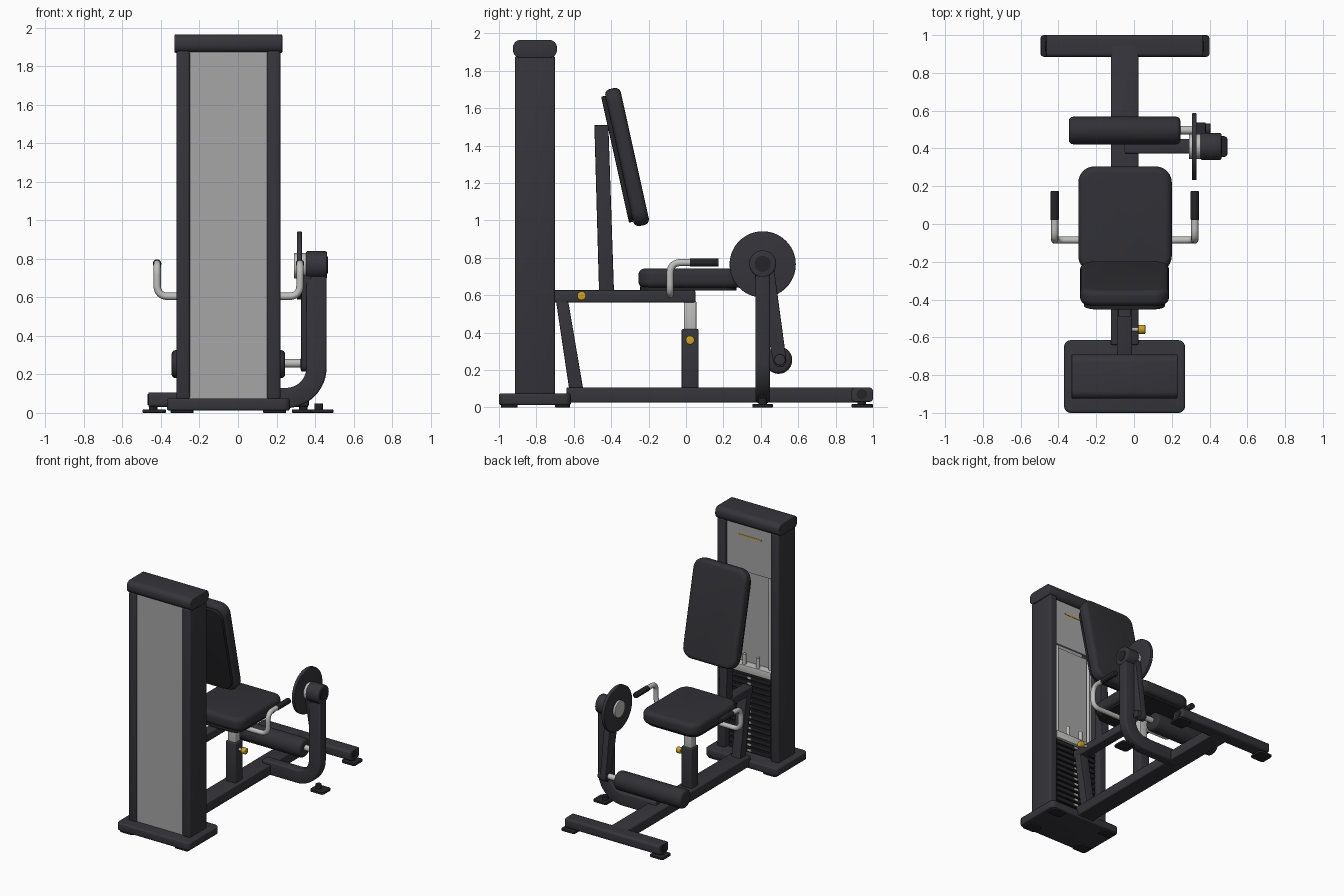
import bpy, bmesh, math
from mathutils import Vector, Matrix

if "Cube" in bpy.data.objects:
    bpy.data.objects.remove(bpy.data.objects["Cube"])

CX = -0.05  # centre line of the machine


def mat(name, col):
    m = bpy.data.materials.new(name)
    m.diffuse_color = (*col, 1)
    m.use_nodes = True
    m.node_tree.nodes["Principled BSDF"].inputs["Base Color"].default_value = m.diffuse_color
    return m


FRAME = mat("dark_frame", (0.036, 0.035, 0.043))
PAD = mat("black_upholstery", (0.031, 0.031, 0.037))
RUBBER = mat("black_rubber", (0.018, 0.018, 0.021))
PANEL = mat("grey_panel", (0.38, 0.38, 0.39))
STEEL = mat("light_steel", (0.52, 0.52, 0.51))
YELLOW = mat("yellow_knob", (0.60, 0.36, 0.02))


def finish(name, bm, m, loc=(0, 0, 0), rot=(0, 0, 0)):
    bmesh.ops.recalc_face_normals(bm, faces=bm.faces)
    me = bpy.data.meshes.new(name)
    bm.to_mesh(me)
    bm.free()
    me.materials.append(m)
    ob = bpy.data.objects.new(name, me)
    ob.location, ob.rotation_euler = loc, rot
    bpy.context.collection.objects.link(ob)
    return ob


def bevel(bm, edges, r, seg):
    bmesh.ops.bevel(bm, geom=edges, offset=r, offset_type='OFFSET', segments=seg,
                    profile=0.5, affect='EDGES', clamp_overlap=True)


def box(name, x, y, z, m, r=0, axis=None, corner=0, tilt=0, seg=3):
    """Box from ranges; 'corner' rounds edges along 'axis', 'r' softens the rest."""
    lo, hi = Vector((x[0], y[0], z[0])), Vector((x[1], y[1], z[1]))
    bm = bmesh.new()
    bmesh.ops.create_cube(bm, size=1)
    bmesh.ops.scale(bm, vec=hi - lo, verts=bm.verts)
    if axis is not None:
        along = [e for e in bm.edges
                 if abs((e.verts[0].co - e.verts[1].co).normalized()[axis]) > 0.9]
        bevel(bm, along, corner, 6)
        bm.normal_update()
        rim = [e for e in bm.edges
               if sorted(abs(f.normal[axis]) > 0.9 for f in e.link_faces) == [False, True]]
    else:
        rim = bm.edges[:]
    if r:
        bevel(bm, rim, r, seg)
    return finish(name, bm, m, (lo + hi) / 2, (tilt, 0, 0))


def cyl(name, axis, c, r, a, b, m, r_bevel=0, n=40):
    """Cylinder along an axis from a to b, centred on c in the other two axes."""
    bm = bmesh.new()
    bmesh.ops.create_cone(bm, cap_ends=True, segments=n, radius1=r, radius2=r, depth=b - a)
    if r_bevel:
        bevel(bm, [e for e in bm.edges if abs(e.verts[0].co.z - e.verts[1].co.z) < 1e-5],
              r_bevel, 4)
    rot = {0: (0, math.pi / 2, 0), 1: (math.pi / 2, 0, 0), 2: (0, 0, 0)}[axis]
    loc = list(c)
    loc.insert(axis, (a + b) / 2)
    return finish(name, bm, m, loc, rot)


def prism(name, axis, pts, a, b, m, r=0):
    """Extrude a closed outline along x (points y,z) or y (points x,z)."""
    bm = bmesh.new()
    put = (lambda p, t: (t, p[0], p[1])) if axis == 0 else (lambda p, t: (p[0], t, p[1]))
    f = bm.faces.new([bm.verts.new(put(p, a)) for p in pts])
    g = bmesh.ops.extrude_face_region(bm, geom=[f])
    d = Vector((0, 0, 0))
    d[axis] = b - a
    bmesh.ops.translate(bm, vec=d, verts=[v for v in g['geom'] if isinstance(v, bmesh.types.BMVert)])
    bm.normal_update()
    if r:
        bevel(bm, [e for e in bm.edges
                   if sorted(abs(q.normal[axis]) > 0.9 for q in e.link_faces) == [False, True]], r, 3)
    return finish(name, bm, m)


def arc(cx, cy, r, a0, a1, n=12):
    return [(cx + r * math.cos(math.radians(a0 + (a1 - a0) * i / n)),
             cy + r * math.sin(math.radians(a0 + (a1 - a0) * i / n))) for i in range(n + 1)]


def tube(name, pts, r, m, fillet=0.06):
    """Round tube through points with filleted bends."""
    P = [Vector(p) for p in pts]
    path = [P[0]]
    for p0, p, p1 in zip(P, P[1:], P[2:]):
        s = p + (p0 - p).normalized() * fillet
        e = p + (p1 - p).normalized() * fillet
        path += [s * (1 - t) ** 2 + p * 2 * t * (1 - t) + e * t * t
                 for t in [i / 8 for i in range(9)]]
    path.append(P[-1])
    cu = bpy.data.curves.new(name, 'CURVE')
    cu.dimensions, cu.bevel_depth, cu.bevel_resolution, cu.use_fill_caps = '3D', r, 4, True
    sp = cu.splines.new('POLY')
    sp.points.add(len(path) - 1)
    for q, v in zip(sp.points, path):
        q.co = (*v, 1)
    cu.materials.append(m)
    ob = bpy.data.objects.new(name, cu)
    bpy.context.collection.objects.link(ob)


# Tower: base, posts, cap and panels
box("tower_base", (-0.37, 0.27), (-1.0, -0.615), (0.012, 0.075), FRAME, 0.012, 2, 0.035)
for side, x in (("left", (-0.32, -0.25)), ("right", (0.15, 0.22))):
    box("tower_post_" + side, x, (-0.915, -0.70), (0.07, 1.88), FRAME, 0.012)
box("tower_cap", (-0.33, 0.23), (-0.925, -0.69), (1.87, 1.965), FRAME, 0.006, 0, 0.04)
box("front_panel", (-0.255, 0.155), (-0.905, -0.895), (0.07, 1.88), PANEL)
box("rear_upper_panel", (-0.255, 0.155), (-0.745, -0.73), (1.50, 1.88), PANEL)
box("rear_lower_panel", (-0.255, 0.155), (-0.80, -0.785), (0.70, 1.51), PANEL)
box("panel_stripe", (-0.15, 0.05), (-0.731, -0.727), (1.775, 1.787), YELLOW)

# Weight stack with guide rods
box("stack_backing", (-0.255, 0.155), (-0.89, -0.80), (0.07, 0.72), RUBBER)
for i in range(14):
    z = 0.08 + i * 0.044
    box(f"weight_plate_{i}", (-0.235, 0.135), (-0.83, -0.725), (z, z + 0.036), RUBBER, 0.004, seg=1)
    box(f"plate_mark_{i}", (-0.065, -0.035), (-0.73, -0.722), (z + 0.01, z + 0.026), STEEL)
box("stack_top_plate", (-0.235, 0.135), (-0.83, -0.722), (0.70, 0.76), STEEL, 0.005)
for x in (-0.20, 0.10):
    cyl("guide_rod", 2, (x, -0.765), 0.011, 0.7, 1.52, STEEL, n=16)
for x in (-0.11, 0.01):
    cyl("stack_peg", 2, (x, -0.745), 0.014, 0.75, 0.84, STEEL, n=16)

# Floor frame and feet
box("floor_beam", (CX - 0.073, CX + 0.073), (-0.64, 0.95), (0.027, 0.107), FRAME, 0.008)
box("rear_crossbar", (-0.465, 0.365), (0.885, 1.0), (0.03, 0.107), FRAME, 0.006, 0, 0.02)
for x0, x1 in ((-0.47, -0.463), (0.363, 0.37)):
    cyl("crossbar_end_cap", 0, (0.94, 0.07), 0.028, x0, x1, RUBBER, n=20)
for x0, y0, y1 in ((-0.495, 0.885, 1.0), (0.28, 0.885, 1.0), (0.375, 0.355, 0.465),
                   (-0.35, -0.99, -0.90), (0.13, -0.99, -0.90),
                   (-0.35, -0.70, -0.62), (0.13, -0.70, -0.62)):
    box("foot_plate", (x0, x0 + 0.12), (y0, y1), (0, 0.018), RUBBER, 0.004, 2, 0.02)
for x, y in ((-0.44, 0.94), (0.34, 0.94), (0.42, 0.41)):
    cyl("foot_stem", 2, (x, y), 0.022, 0.012, 0.05, RUBBER, n=20)

# Seat frame
box("seat_rail", (CX - 0.04, CX + 0.04), (-0.71, 0.05), (0.562, 0.627), FRAME, 0.008)
prism("slanted_strut", 0, [(-0.695, 0.57), (-0.63, 0.57), (-0.55, 0.10), (-0.625, 0.10)],
      CX - 0.04, CX + 0.04, FRAME, 0.006)
box("seat_post_sleeve", (CX - 0.045, CX + 0.045), (-0.023, 0.067), (0.10, 0.42), FRAME, 0.008)
box("seat_post_tube", (CX - 0.033, CX + 0.033), (-0.011, 0.055), (0.41, 0.57), STEEL, 0.006)
prism("backrest_post", 0, [(-0.49, 1.51), (-0.415, 1.51), (-0.385, 0.62), (-0.465, 0.62)],
      CX - 0.035, CX + 0.035, FRAME, 0.006)
for y, z in ((0.022, 0.36), (-0.558, 0.597)):
    cyl("knob_shaft", 0, (y, z), 0.011, CX + 0.03, 0.03, STEEL, n=16)
    cyl("adjust_knob", 0, (y, z), 0.024, 0.022, 0.06, YELLOW, 0.006, n=16)

# Seat and backrest cushions
box("seat_board", (-0.27, 0.175), (-0.245, 0.27), (0.625, 0.65), RUBBER, 0.004, 2, 0.07)
box("seat_cushion", (-0.295, 0.20), (-0.255, 0.305), (0.64, 0.743), PAD, 0.035, 2, 0.085, seg=5)
tilt = math.radians(12.5)
py, pz = -0.325, 1.337


def pad_slab(name, offset, thick, w, h, m, r):
    y = py + offset * math.cos(tilt)
    z = pz + offset * math.sin(tilt)
    box(name, (CX - w / 2, CX + w / 2), (y - thick / 2, y + thick / 2),
        (z - h / 2, z + h / 2), m, r, 1, 0.08, tilt, 5)


pad_slab("backrest_board", -0.043, 0.025, 0.43, 0.69, RUBBER, 0.004)
pad_slab("backrest_cushion", 0.01, 0.085, 0.47, 0.75, PAD, 0.03)

# Handles
hl, hr = -0.42, 0.322
tube("handle_tube", [(hl, 0.06, 0.775), (hl, -0.085, 0.775), (hl, -0.085, 0.605),
                     (hr, -0.085, 0.605), (hr, -0.085, 0.775), (hr, 0.06, 0.775)], 0.019, STEEL)
for x in (hl, hr):
    cyl("hand_grip", 1, (x, 0.775), 0.022, 0.02, 0.175, RUBBER, 0.005, 24)

# Curved side upright with pivot hub
outer = [(CX, 0.025)] + arc(0.25, 0.235, 0.21, -90, 0) + [(0.46, 0.77)]
inner = [(0.355, 0.77)] + arc(0.25, 0.235, 0.105, 0, -90) + [(CX, 0.13)]
prism("side_upright", 1, outer + inner, 0.372, 0.45, FRAME, 0.012)
cyl("pivot_housing", 0, (0.41, 0.768), 0.072, 0.352, 0.463, FRAME, 0.01)
cyl("pivot_cap", 0, (0.41, 0.768), 0.043, 0.46, 0.467, RUBBER)
cyl("pivot_hub", 0, (0.41, 0.765), 0.066, 0.29, 0.356, STEEL, 0.004)
cyl("range_disc", 0, (0.41, 0.765), 0.177, 0.306, 0.332, FRAME, 0.005, 64)

# Swing lever and shin roller
prism("swing_lever", 0, arc(0.412, 0.765, 0.055, 10, 190) + arc(0.502, 0.25, 0.035, 190, 370),
      0.328, 0.38, FRAME, 0.005)
cyl("roller_end_hub", 0, (0.502, 0.255), 0.03, 0.325, 0.405, FRAME, 0.004, 24)
cyl("roller_axle", 0, (0.497, 0.258), 0.022, 0.2, 0.34, STEEL, n=24)
cyl("shin_roller", 0, (0.495, 0.253), 0.073, -0.345, 0.245, PAD, 0.022)

# Convert tubes and smooth with sharp edges kept
bpy.ops.object.select_all(action='SELECT')
bpy.context.view_layer.objects.active = bpy.data.objects["tower_base"]
bpy.ops.object.convert(target='MESH')
bpy.ops.object.shade_smooth_by_angle(angle=math.radians(35))
